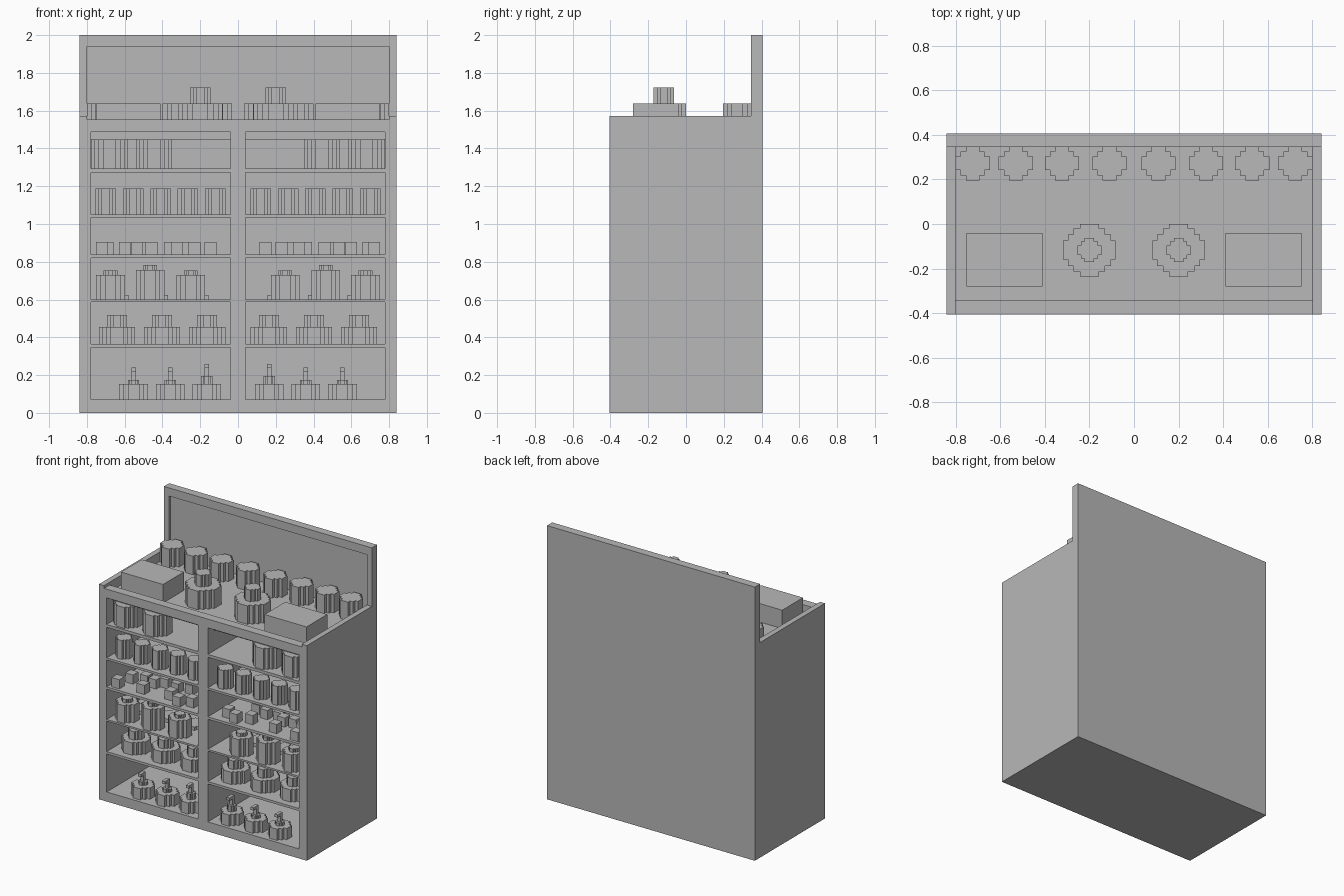
import bpy, bmesh

cube = bpy.data.objects.get("Cube")
if cube:
    bpy.data.objects.remove(cube, do_unlink=True)

GREY = (0.48, 0.48, 0.48, 1)
mat = bpy.data.materials.new("plain grey")
mat.use_nodes = True
mat.diffuse_color = GREY
mat.node_tree.nodes["Principled BSDF"].inputs["Base Color"].default_value = GREY


def prism(name, outline, z0, z1):
    """Extrude a flat outline from z0 up to z1."""
    bm = bmesh.new()
    face = bm.faces.new([bm.verts.new((x, y, z0)) for x, y in outline])
    out = bmesh.ops.extrude_face_region(bm, geom=[face])
    for v in out["geom"]:
        if isinstance(v, bmesh.types.BMVert):
            v.co.z = z1
    bmesh.ops.recalc_face_normals(bm, faces=bm.faces)
    mesh = bpy.data.meshes.new(name)
    bm.to_mesh(mesh)
    bm.free()
    mesh.materials.append(mat)
    obj = bpy.data.objects.new(name, mesh)
    bpy.context.collection.objects.link(obj)
    return obj


def box(name, x0, x1, y0, y1, z0, z1):
    return prism(name, [(x0, y0), (x1, y0), (x1, y1), (x0, y1)], z0, z1)


def stepped(name, x, y, r, z0, z1):
    """Blocky round column: a circle drawn in square steps."""
    s = [1, .7, .4] if r < .09 else [1, .82, .6, .36]
    quarter = []
    for i in range(len(s) - 1):
        k = s[len(s) - 1 - i]
        quarter += [(s[i], k), (s[i + 1], k)]
    quarter.append((s[-1], 1))
    pts = []
    for _ in range(4):
        pts += quarter
        quarter = [(-b, a) for a, b in quarter]
    return prism(name, [(x + a * r, y + b * r) for a, b in pts], z0, z1)


W, F, B = .84, -.405, .405      # half width, front, back
INNER, MID, WALL = .778, .04, .345

# Cabinet shell
box("bottom_plinth", -W, W, F, B, 0, .07)
box("back_board", -W, W, .365, B, .07, 2)
box("back_lining", -INNER, INNER, WALL, .365, .07, 1.45)
box("centre_divider", -MID, MID, F, WALL, .07, 1.49)
box("tray_floor", -.8, .8, -.34, .365, 1.448, 1.502)
box("tray_front_rail", -.8, .8, F, -.34, 1.488, 1.552)
box("sign_top_frame", -W, W, WALL, .365, 1.94, 2)
for side, s in (("right", -1), ("left", 1)):
    def pair(name, a, b, *rest):
        box(f"{side}_{name}", min(s * a, s * b), max(s * a, s * b), *rest)

    pair("side_wall", INNER, W, F, .365, .07, 1.488)
    pair("tray_rim", .8, W, F, .365, 1.488, 1.572)
    pair("sign_side_frame", .8, W, WALL, .365, 1.572, 1.94)
    for z0, z1 in ((1.273, 1.294), (1.034, 1.05), (.82, .838), (.587, .60), (.347, .365)):
        pair("shelf", MID, INNER, F, WALL, z0, z1)

    # Top tray goods
    pair("tray_box", .41, .75, -.28, -.04, 1.502, 1.637)
    stepped(f"{side}_tray_pot", s * .2, -.117, .118, 1.502, 1.637)
    stepped(f"{side}_tray_pot_knob", s * .2, -.117, .054, 1.637, 1.722)
    for x in (.11, .323, .53, .723):
        stepped(f"{side}_tray_jar", s * x, .272, .077, 1.502, 1.637)

    # First shelf: wide drums
    for x in (.68, .445):
        stepped(f"{side}_drum", s * x, -.295, .096, 1.294, 1.447)

    # Second shelf: row of tins
    for i in range(5):
        stepped(f"{side}_tin", s * (.12 + .145 * i), -.315, .054, 1.05, 1.188)

    # Third shelf: scattered small blocks
    for x, y in ((.722, -.353), (.69, -.24), (.6, -.2), (.535, -.33), (.52, -.216),
                 (.458, -.17), (.36, -.186), (.325, -.307), (.27, -.153),
                 (.23, -.354), (.146, -.317)):
        pair("small_block", x - .031, x + .031, y - .031, y + .031, .838, .905)

    # Fourth shelf: lidded pots with low dishes behind
    for x, top in ((.675, .73), (.465, .757), (.25, .73)):
        stepped(f"{side}_lidded_pot", s * x, -.315, .076, .60, top)
        stepped(f"{side}_pot_lid", s * x, -.315, .036, top, top + .025)
        stepped(f"{side}_low_dish", s * (x - .02), -.14, .075, .60, .625)

    # Fifth shelf: two-tier jars
    for x in (.64, .402, .163):
        stepped(f"{side}_jar_base", s * x, -.26, .096, .365, .455)
        stepped(f"{side}_jar_top", s * x, -.26, .053, .455, .517)

    # Bottom shelf: pump bottles
    for x, lift in ((.553, 0), (.358, 0), (.165, .02)):
        stepped(f"{side}_pump_bottle", s * x, -.305, .076, .07, .152)
        stepped(f"{side}_pump_neck", s * x, -.305, .03, .152, .175 + lift)
        pair("pump_stem", x - .012, x + .012, -.317, -.293, .175 + lift, .22 + lift)
        pair("pump_spout", x - .012, x + .012, -.35, -.293, .22 + lift, .24 + lift)
